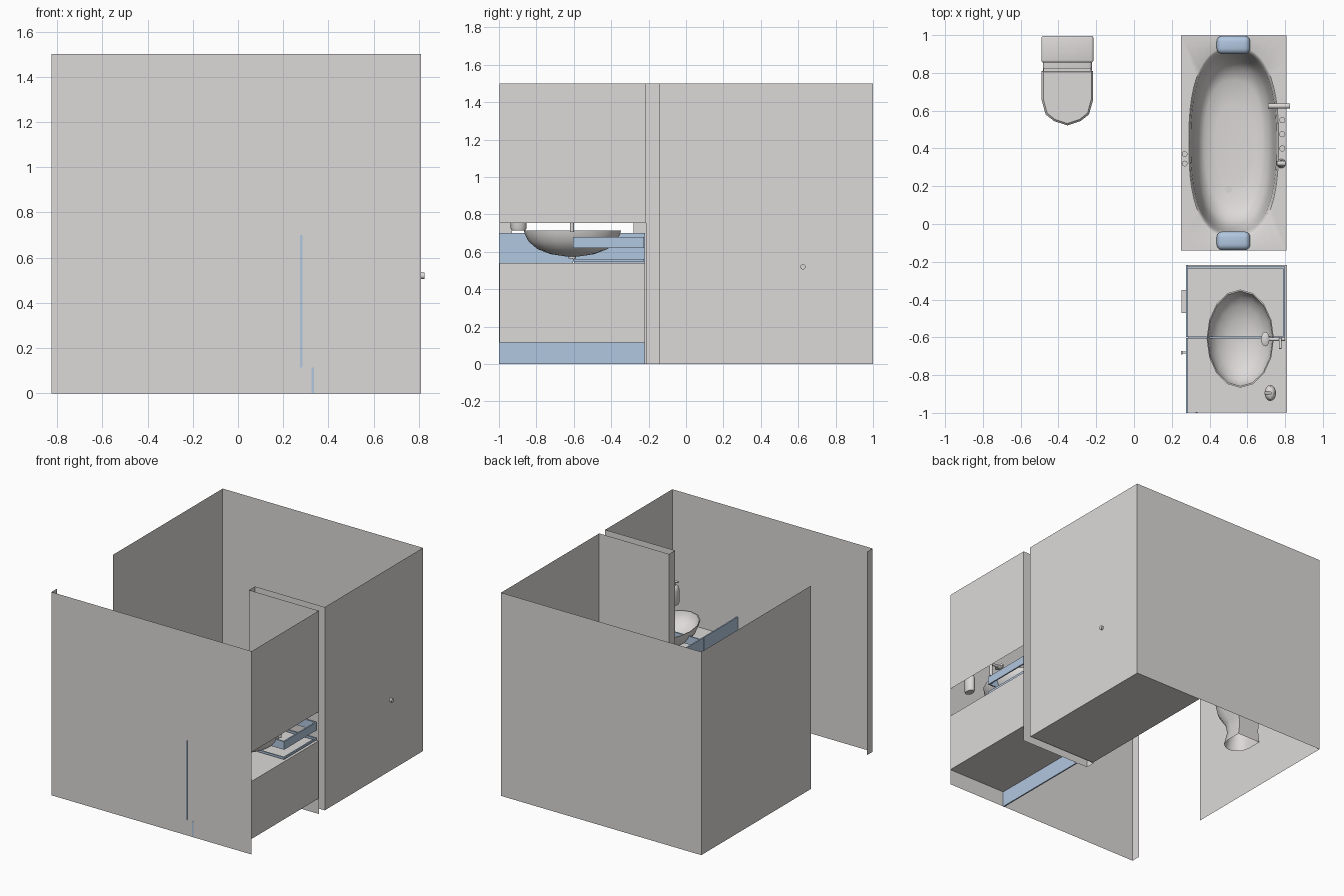
import bpy, bmesh, math
from mathutils import Vector, Matrix

if "Cube" in bpy.data.objects:
    bpy.data.objects.remove(bpy.data.objects["Cube"])


def mat(name, c):
    m = bpy.data.materials.new(name)
    m.diffuse_color = (*c, 1)
    m.use_nodes = True
    m.node_tree.nodes["Principled BSDF"].inputs["Base Color"].default_value = m.diffuse_color
    return m


WHITE = mat("warm_white", (0.72, 0.70, 0.69))
BLUE = mat("soft_blue", (0.44, 0.57, 0.745))


def finish(name, bm, m=WHITE, smooth=None):
    bmesh.ops.recalc_face_normals(bm, faces=bm.faces)
    me = bpy.data.meshes.new(name)
    bm.to_mesh(me)
    bm.free()
    me.materials.append(m)
    if smooth:
        for p in me.polygons:
            p.use_smooth = True
        me.set_sharp_from_angle(angle=math.radians(smooth))
    ob = bpy.data.objects.new(name, me)
    bpy.context.collection.objects.link(ob)
    return ob


def wall(name, a, b, z0, z1):
    """Single upright sheet between two plan points."""
    bm = bmesh.new()
    bm.faces.new([bm.verts.new(p) for p in
                  ((*a, z0), (*b, z0), (*b, z1), (*a, z1))])
    finish(name, bm)


def box(name, x0, x1, y0, y1, z0, z1, m=WHITE, bevel=0, seg=3):
    bm = bmesh.new()
    bmesh.ops.create_cube(bm, size=1)
    for v in bm.verts:
        v.co = Vector(((x0 + x1) / 2 + v.co.x * (x1 - x0),
                       (y0 + y1) / 2 + v.co.y * (y1 - y0),
                       (z0 + z1) / 2 + v.co.z * (z1 - z0)))
    if bevel:
        bmesh.ops.bevel(bm, geom=bm.edges[:], offset=bevel, segments=seg,
                        profile=0.5, affect='EDGES')
    return finish(name, bm, m, 40 if bevel else None)


def rod(name, a, b, r, r2=None, n=16, m=WHITE):
    a, b = Vector(a), Vector(b)
    bm = bmesh.new()
    bmesh.ops.create_cone(bm, cap_ends=True, segments=n, radius1=r,
                          radius2=r if r2 is None else r2, depth=(b - a).length)
    rot = (b - a).to_track_quat('Z', 'Y').to_matrix().to_4x4()
    bm.transform(Matrix.Translation((a + b) / 2) @ rot)
    finish(name, bm, m, 40)


def loft(name, rings, m=WHITE, smooth=40, cap0=False, cap1=True):
    """Skin a list of equal-length rings of points."""
    bm = bmesh.new()
    rs = [[bm.verts.new(p) for p in r] for r in rings]
    for p, q in zip(rs, rs[1:]):
        for i in range(len(p)):
            j = (i + 1) % len(p)
            bm.faces.new((p[i], p[j], q[j], q[i]))
    if cap0:
        bm.faces.new(rs[0])
    if cap1:
        bm.faces.new(rs[-1])
    return finish(name, bm, m, smooth)


def oval(cx, cy, a, b, z, n=16, e=2.0):
    pts = []
    for i in range(n):
        t = 2 * math.pi * i / n
        c, s = math.cos(t), math.sin(t)
        pts.append((cx + a * math.copysign(abs(c) ** (2 / e), c),
                    cy + b * math.copysign(abs(s) ** (2 / e), s), z))
    return pts


# --- room walls (thin sheets, door gap on the left) ---
L, R, H = -0.825, 0.81, 1.5
wall("front_wall", (L, -0.998), (R, -0.998), 0, H)
wall("back_wall", (L, 1), (R, 1), 0, H)
wall("left_wall", (L, -0.28), (L, 1), 0, H)
wall("left_wall_stub", (L, -0.998), (L, -0.93), 0, H)
wall("right_wall", (R, -0.145), (R, 1), 0, H)
wall("right_wall_upper", (R, -0.998), (R, -0.215), 0.755, H)
# hollow partition between tub and vanity
wall("partition_tub_face", (0.24, -0.145), (R, -0.145), 0, H)
wall("partition_vanity_face", (0.24, -0.215), (R, -0.215), 0, H)
wall("partition_end", (0.24, -0.215), (0.24, -0.145), 0, H)

# --- vanity cabinet ---
box("cabinet_body", 0.286, R, -0.998, -0.218, 0.115, 0.54)
box("toe_kick", 0.325, 0.335, -1, -0.218, 0, 0.115, BLUE)
box("cabinet_door", 0.275, 0.285, -1, -0.603, 0.115, 0.70, BLUE)
for i, (z0, z1) in enumerate(((0.115, 0.325), (0.33, 0.535), (0.54, 0.70))):
    box(f"drawer_front_{i}", 0.275, 0.285, -0.599, -0.218, z0, z1, BLUE)
    z = (z0 + z1) / 2
    box(f"drawer_handle_{i}", 0.252, 0.275, -0.47, -0.35, z - 0.01, z + 0.01)
box("door_handle", 0.25, 0.258, -0.69, -0.672, 0.45, 0.57)
for z in (0.46, 0.55):
    box("door_handle_post", 0.25, 0.275, -0.686, -0.676, z, z + 0.01)
# open drawer rails
for tag, z0, z1 in (("upper", 0.62, 0.68), ("lower", 0.548, 0.563)):
    box(tag + "_rail_back", 0.79, 0.80, -0.605, -0.225, z0, z1, BLUE)
    for y in (-0.605, -0.235):
        box(tag + "_rail_side", 0.286, 0.79, y, y + 0.01, z0, z1, BLUE)

# --- wash basin ---
rings = []
prof = [(0.12, 0.575), (0.45, 0.588), (0.72, 0.615), (0.9, 0.655), (0.98, 0.695),
        (1, 0.715), (0.97, 0.715), (0.94, 0.69), (0.86, 0.655), (0.68, 0.622),
        (0.42, 0.598), (0.12, 0.588)]
for s, z in prof:
    rings.append(oval(0.5625, -0.607, 0.178 * s, 0.26 * s, z))
loft("wash_basin", rings, cap0=True)
rod("basin_drain", (0.5625, -0.607, 0.565), (0.5625, -0.607, 0.592), 0.02)

# --- basin tap ---
rod("tap_post", (0.77, -0.61, 0.705), (0.77, -0.61, 0.80), 0.011)
rod("tap_spout", (0.80, -0.61, 0.80), (0.70, -0.61, 0.80), 0.01)
loft("tap_head", [oval(0.695, -0.61, a, b, z) for a, b, z in
                  ((0.012, 0.02, 0.785), (0.022, 0.038, 0.795),
                   (0.022, 0.038, 0.808), (0.012, 0.02, 0.815))], cap0=True)
rod("tap_lever", (0.775, -0.605, 0.81), (0.775, -0.66, 0.825), 0.007)

# --- soap dispenser ---
loft("soap_bottle", [oval(0.722, -0.895, 0.03 * s, 0.042 * s, z) for s, z in
                     ((0.85, 0.715), (1, 0.725), (1, 0.82), (0.8, 0.845), (0.4, 0.855))],
     cap0=True)
rod("soap_pump", (0.722, -0.895, 0.855), (0.722, -0.895, 0.89), 0.008)
rod("soap_nozzle", (0.726, -0.895, 0.887), (0.69, -0.895, 0.885), 0.007)

# --- bathtub: rectangular shell lofted into an oval bowl ---
X0, X1, Y0, Y1, TOP, N = 0.25, 0.808, -0.14, 0.998, 0.45, 48
cx, cy, hx, hy = (X0 + X1) / 2, (Y0 + Y1) / 2, (X1 - X0) / 2, (Y1 - Y0) / 2


def rect(z):
    pts = []
    for i in range(N):
        t = 2 * math.pi * (i + 0.0) / N
        c, s = math.cos(t), math.sin(t)
        k = 1 / max(abs(c), abs(s))
        pts.append((cx + hx * c * k, cy + hy * s * k, z))
    return pts


rings = [rect(0), rect(TOP)]
for s, z in ((1, TOP), (0.975, 0.443), (0.95, 0.41), (0.92, 0.33), (0.87, 0.22),
             (0.79, 0.145), (0.65, 0.11), (0.4, 0.1), (0.1, 0.098)):
    rings.append(oval(0.528, 0.43, 0.238 * s, 0.51 * s, z, N, 2.5))
loft("bathtub", rings, cap0=True)
rod("tub_drain", (0.50, 0.185, 0.095), (0.50, 0.185, 0.108), 0.02)
# head cushions at both ends
for tag, y0, y1 in (("back", 0.90, 0.996), ("front", -0.138, -0.04)):
    box(tag + "_cushion", 0.438, 0.615, y0, y1, 0.40, 0.49, BLUE, 0.03, 4)
# tub fittings
rod("tub_spout", (0.71, 0.625, 0.52), (0.825, 0.625, 0.52), 0.014)
rod("tub_spout_tip", (0.722, 0.625, 0.52), (0.722, 0.625, 0.49), 0.011)
for y in (0.55, 0.475, 0.40):
    rod("tub_control", (0.785, y, TOP), (0.785, y, TOP + 0.025), 0.016)
rod("hand_shower", (0.78, 0.32, TOP), (0.78, 0.32, TOP + 0.06), 0.024, 0.016)
rod("hand_shower_head", (0.80, 0.32, TOP + 0.06), (0.755, 0.32, TOP + 0.07), 0.013)
for y in (0.37, 0.32):
    rod("tub_button", (0.268, y, TOP), (0.268, y, TOP + 0.008), 0.015)

# --- toilet ---
TX = -0.353
half = [(0.137, 0.81), (0.137, 0.66), (0.115, 0.58), (0.07, 0.545)]
plan = half + [(0, 0.522)] + [(-x, y) for x, y in reversed(half)]


def bowl_ring(sx, sy, z, yc=0.72):
    return [(TX + x * sx, yc + (y - yc) * sy, z) for x, y in plan]


loft("toilet_bowl", [bowl_ring(0.68, 0.75, 0, 0.8), bowl_ring(0.6, 0.65, 0.08, 0.8),
                     bowl_ring(0.65, 0.7, 0.15, 0.8), bowl_ring(0.9, 0.92, 0.24, 0.8),
                     bowl_ring(0.97, 0.97, 0.30, 0.8), bowl_ring(0.97, 0.97, 0.325, 0.8)])
loft("toilet_lid", [bowl_ring(1, 1, 0.327), bowl_ring(1, 1, 0.352),
                    bowl_ring(0.93, 0.95, 0.362)], cap0=True)
box("toilet_hinge", TX - 0.125, TX + 0.125, 0.80, 0.825, 0.33, 0.358)
box("toilet_shelf", TX - 0.13, TX + 0.13, 0.80, 0.99, 0.23, 0.33, bevel=0.015)
box("toilet_tank", TX - 0.13, TX + 0.13, 0.865, 0.992, 0.32, 0.58, bevel=0.015)
box("tank_lid", TX - 0.138, TX + 0.138, 0.855, 0.996, 0.575, 0.61, bevel=0.012)
for x in (-0.38, -0.33):
    rod("flush_button", (x, 0.922, 0.605), (x, 0.922, 0.617), 0.018)
